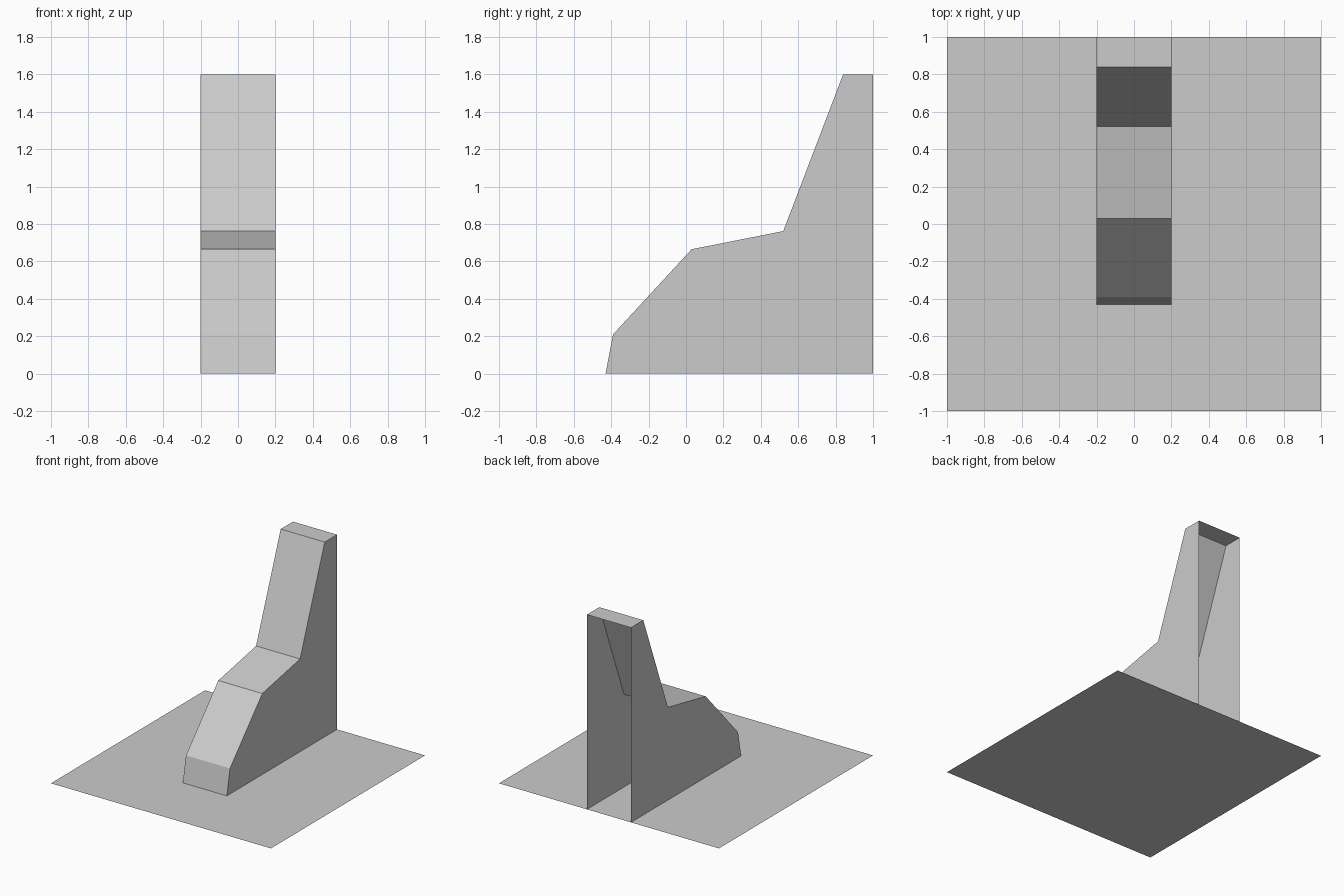
import bpy
import bmesh
from mathutils import Vector

cube = bpy.data.objects.get("Cube")
if cube:
    bpy.data.objects.remove(cube, do_unlink=True)

# Single plain grey
grey = bpy.data.materials.new("plain_grey")
grey.use_nodes = True
colour = (0.6, 0.6, 0.6, 1)
grey.diffuse_color = colour
grey.node_tree.nodes["Principled BSDF"].inputs["Base Color"].default_value = colour


def add_object(name, bm):
    mesh = bpy.data.meshes.new(name)
    bm.to_mesh(mesh)
    bm.free()
    mesh.materials.append(grey)
    obj = bpy.data.objects.new(name, mesh)
    bpy.context.collection.objects.link(obj)
    return obj


# Square ground sheet
bm = bmesh.new()
bmesh.ops.create_grid(bm, x_segments=1, y_segments=1, size=1)
add_object("base_sheet", bm)

# Stepped hollow shell: side profile (y, z) from front foot to back foot
profile = [(-0.43, 0), (-0.39, 0.21), (0.03, 0.665), (0.52, 0.762),
           (0.84, 1.6), (1, 1.6), (1, 0)]
half_width = 0.2

bm = bmesh.new()
right = [bm.verts.new((-half_width, y, z)) for y, z in profile]
left = [bm.verts.new((half_width, y, z)) for y, z in profile]
bm.faces.new(right)
bm.faces.new(reversed(left))
# Front and top strips only: the back and underside stay open
for i in range(len(profile) - 2):
    bm.faces.new((right[i], left[i], left[i + 1], right[i + 1]))
bmesh.ops.recalc_face_normals(bm, faces=bm.faces)
# Make sure the shell faces outward
bm.faces.ensure_lookup_table()
if bm.faces[0].normal.dot(Vector((-1, 0, 0))) < 0:
    bmesh.ops.reverse_faces(bm, faces=bm.faces)
add_object("stepped_shell", bm)
